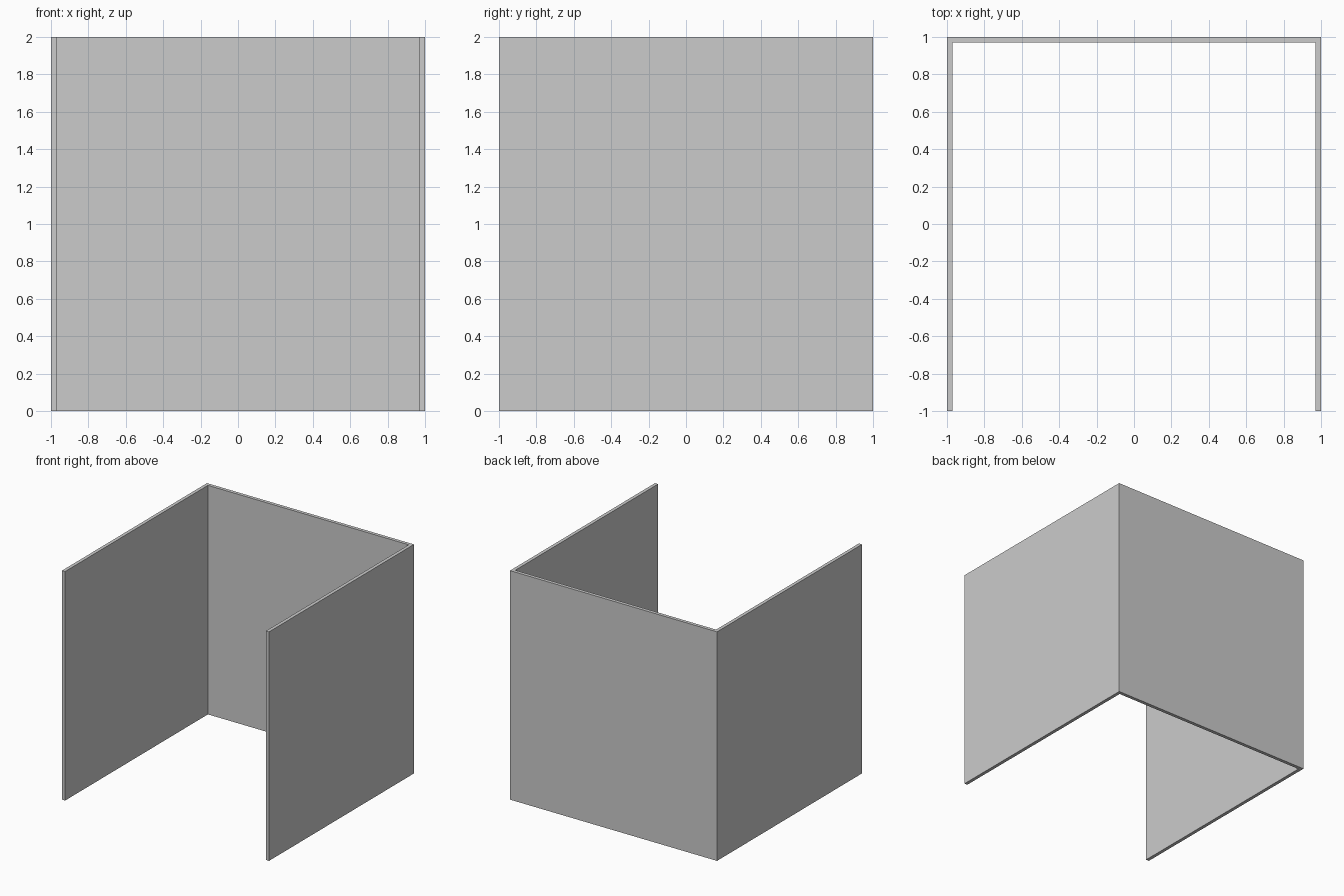
import bpy, bmesh

if "Cube" in bpy.data.objects:
    bpy.data.objects.remove(bpy.data.objects["Cube"])

HALF, HEIGHT, THICK = 1.0, 2.0, 0.03
INNER = HALF - THICK

# U-shaped wall footprint, open to the front
profile = [(-HALF, -HALF), (-INNER, -HALF), (-INNER, INNER), (INNER, INNER),
           (INNER, -HALF), (HALF, -HALF), (HALF, HALF), (-HALF, HALF)]

# Extrude the footprint up to full wall height
bm = bmesh.new()
base = bm.faces.new([bm.verts.new((x, y, 0)) for x, y in profile])
top = bmesh.ops.extrude_face_region(bm, geom=[base], use_keep_orig=True)["geom"]
bmesh.ops.translate(bm, vec=(0, 0, HEIGHT),
                    verts=[g for g in top if isinstance(g, bmesh.types.BMVert)])
bmesh.ops.recalc_face_normals(bm, faces=bm.faces)

# Three joined wall panels
mesh = bpy.data.meshes.new("three_sided_wall")
bm.to_mesh(mesh)
bm.free()
wall = bpy.data.objects.new("three_sided_wall", mesh)
bpy.context.collection.objects.link(wall)
